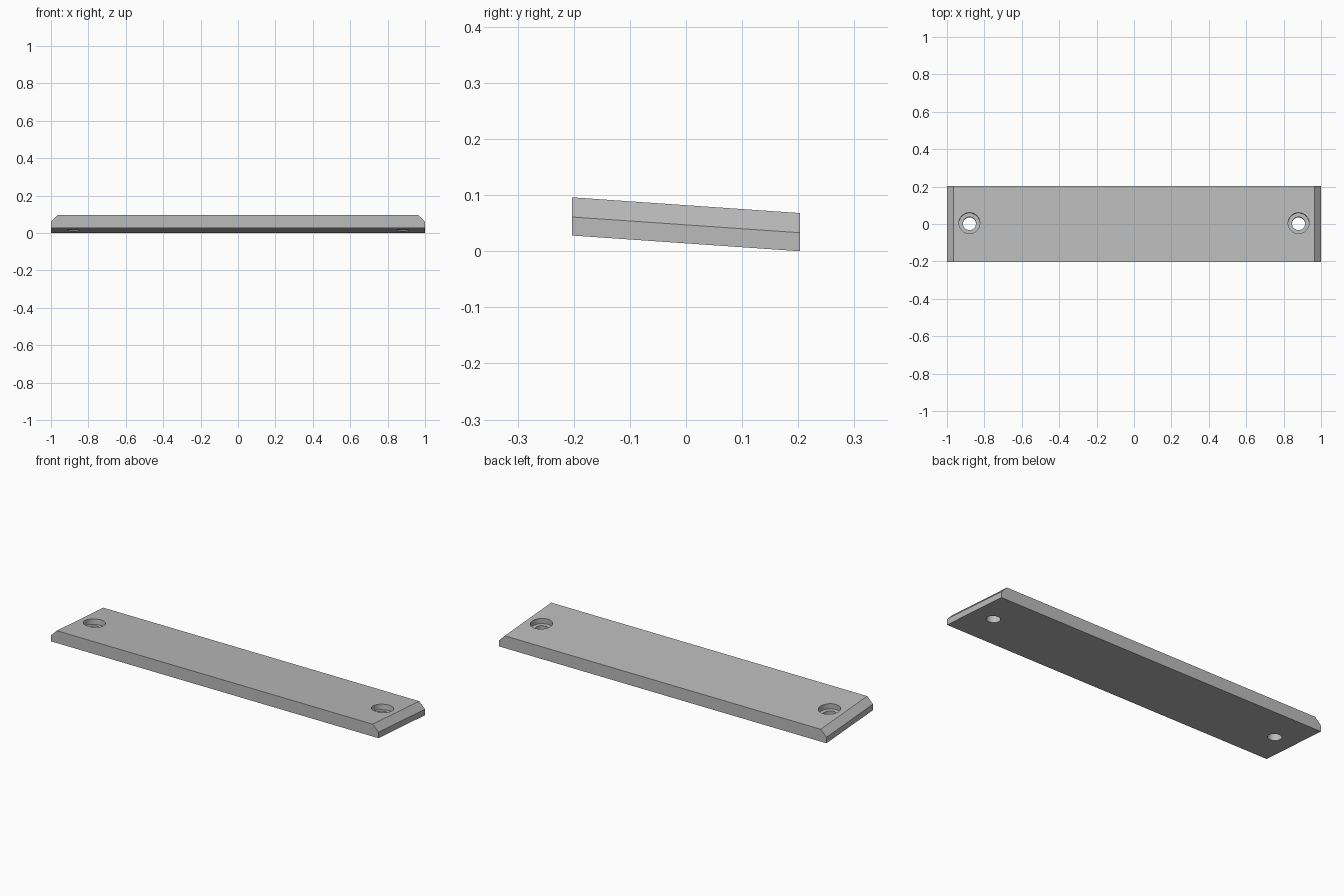
import bpy
import bmesh
import math

cube = bpy.data.objects.get("Cube")
if cube:
    bpy.data.objects.remove(cube, do_unlink=True)

HALF_LEN, HALF_WIDTH = 1.0, 0.203
THICK, CHAMFER = 0.068, 0.035
SLOPE = 0.028 / (2 * HALF_WIDTH)
MID = SLOPE * HALF_WIDTH          # underside height at the centre line
HOLE_X, BORE_R, HOLE_R, BORE_DEPTH = 0.88, 0.056, 0.035, 0.03

grey = bpy.data.materials.new("plain grey")
grey.use_nodes = True
colour = (0.5, 0.5, 0.5, 1)
grey.diffuse_color = colour
grey.node_tree.nodes["Principled BSDF"].inputs["Base Color"].default_value = colour

# Plate: chamfered end profile extruded along y, then sheared down to the back
profile = [(-HALF_LEN, 0), (HALF_LEN, 0), (HALF_LEN, THICK - CHAMFER),
           (HALF_LEN - CHAMFER, THICK), (CHAMFER - HALF_LEN, THICK),
           (-HALF_LEN, THICK - CHAMFER)]
bm = bmesh.new()
face = bm.faces.new([bm.verts.new((x, -HALF_WIDTH, z)) for x, z in profile])
extruded = bmesh.ops.extrude_face_region(bm, geom=[face])["geom"]
bmesh.ops.translate(bm, vec=(0, 2 * HALF_WIDTH, 0),
                    verts=[v for v in extruded if isinstance(v, bmesh.types.BMVert)])
for v in bm.verts:
    v.co.z += MID - SLOPE * v.co.y
bmesh.ops.recalc_face_normals(bm, faces=bm.faces)
mesh = bpy.data.meshes.new("plate")
bm.to_mesh(mesh)
bm.free()
plate = bpy.data.objects.new("plate", mesh)
bpy.context.collection.objects.link(plate)
mesh.materials.append(grey)


def drill(x, radius, bottom):
    """Cut a round hole square to the sloping top, down to a given depth."""
    tilt = -math.atan(SLOPE)
    height = 0.2
    centre = bottom + height / 2      # measured along the tilted axis
    bpy.ops.mesh.primitive_cylinder_add(
        vertices=48, radius=radius, depth=height, rotation=(tilt, 0, 0),
        location=(x, -math.sin(tilt) * centre, MID + math.cos(tilt) * centre))
    cutter = bpy.context.object
    cutter.name = "hole_cutter"
    cutter.hide_render = True
    cutter.data.materials.append(grey)
    mod = plate.modifiers.new("hole", "BOOLEAN")
    mod.operation = "DIFFERENCE"
    mod.solver = "EXACT"
    mod.object = cutter
    bpy.ops.object.select_all(action="DESELECT")
    bpy.context.view_layer.objects.active = plate
    plate.select_set(True)
    bpy.ops.object.modifier_apply(modifier=mod.name)
    bpy.data.objects.remove(cutter, do_unlink=True)


# Counterbored screw holes at both ends
for side in (-1, 1):
    drill(side * HOLE_X, BORE_R, THICK - BORE_DEPTH)
    drill(side * HOLE_X, HOLE_R, -0.05)

bpy.ops.object.shade_smooth_by_angle(angle=math.radians(30))
